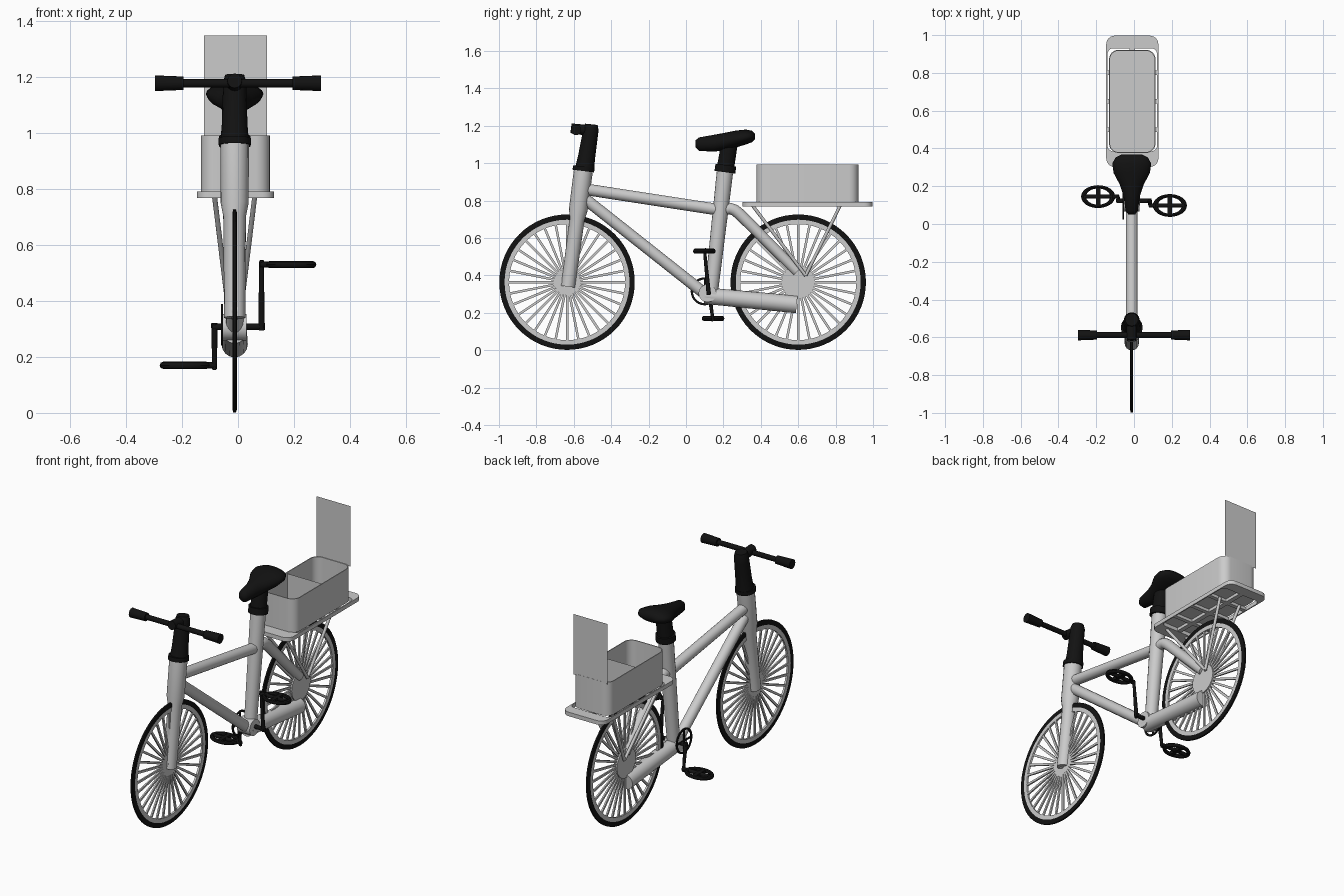
import bpy, bmesh, math
from mathutils import Vector

if "Cube" in bpy.data.objects:
    bpy.data.objects.remove(bpy.data.objects["Cube"])

CX = -0.012          # centre plane of the bike
BX = -0.009          # centre of rack and box
black = bpy.data.materials.new("black")
black.diffuse_color = (0.006, 0.006, 0.006, 1)
black.use_nodes = True
black.node_tree.nodes["Principled BSDF"].inputs["Base Color"].default_value = black.diffuse_color


def finish(ob, mat=None, angle=35):
    if mat:
        ob.data.materials.append(mat)
    bpy.ops.object.select_all(action='DESELECT')
    ob.select_set(True)
    bpy.context.view_layer.objects.active = ob
    bpy.ops.object.shade_smooth_by_angle(angle=math.radians(angle))
    return ob


def from_bm(name, bm, mat=None, angle=35):
    bmesh.ops.recalc_face_normals(bm, faces=bm.faces)
    me = bpy.data.meshes.new(name)
    bm.to_mesh(me)
    bm.free()
    ob = bpy.data.objects.new(name, me)
    bpy.context.collection.objects.link(ob)
    return finish(ob, mat, angle)


def tube(name, pts, mat=None):
    """Round tube through points (x, y, z, radius)."""
    cu = bpy.data.curves.new(name, 'CURVE')
    cu.dimensions = '3D'
    cu.bevel_depth = 1.0
    cu.bevel_resolution = 6
    cu.use_fill_caps = True
    sp = cu.splines.new('POLY')
    sp.points.add(len(pts) - 1)
    for p, (x, y, z, r) in zip(sp.points, pts):
        p.co = (x, y, z, 1)
        p.radius = r
    ob = bpy.data.objects.new(name, cu)
    bpy.context.collection.objects.link(ob)
    bpy.ops.object.select_all(action='DESELECT')
    ob.select_set(True)
    bpy.context.view_layer.objects.active = ob
    bpy.ops.object.convert(target='MESH')
    return finish(bpy.context.object, mat)


def ring(name, c, profile, mat=None, segs=64):
    """Closed (radius, x) profile revolved around the x axis at c."""
    bm = bmesh.new()
    rows = []
    for i in range(segs):
        a = 2 * math.pi * i / segs
        rows.append([bm.verts.new((c[0] + x, c[1] + r * math.cos(a), c[2] + r * math.sin(a)))
                     for r, x in profile])
    n = len(profile)
    for i in range(segs):
        p, q = rows[i], rows[(i + 1) % segs]
        for j in range(n):
            bm.faces.new((p[j], p[(j + 1) % n], q[(j + 1) % n], q[j]))
    return from_bm(name, bm, mat)


def box(name, lo, hi, mat=None):
    bm = bmesh.new()
    bmesh.ops.create_cube(bm, size=1)
    for v in bm.verts:
        v.co = Vector([(a + b) / 2 + t * (b - a) for a, b, t in zip(lo, hi, v.co)])
    return from_bm(name, bm, mat)


def rounded(hx, y0, y1, r, n=6):
    pts = []
    for k, (sx, cy) in enumerate([(1, y1 - r), (-1, y1 - r), (-1, y0 + r), (1, y0 + r)]):
        for i in range(n + 1):
            a = math.pi / 2 * (k + i / n)
            pts.append((BX + sx * (hx - r) + r * math.cos(a), cy + r * math.sin(a)))
    return pts


def hollow(name, outer, inner, z0, z1, floor=None):
    """Upright wall between two rounded loops, optionally with a floor."""
    bm = bmesh.new()
    loops = [[bm.verts.new((x, y, z)) for x, y in pts]
             for pts, z in ((outer, z0), (outer, z1), (inner, z1), (inner, floor or z0))]
    n = len(outer)
    for k in range(3 if floor else 4):
        a, b = loops[k], loops[(k + 1) % 4]
        for i in range(n):
            bm.faces.new((a[i], a[(i + 1) % n], b[(i + 1) % n], b[i]))
    if floor:
        bm.faces.new(loops[0])
        bm.faces.new(loops[3])
    return from_bm(name, bm)


# wheels: tyre, rim, spokes and hub
for tag, wy, hub in (("front", -0.636, 0.03), ("rear", 0.6, 0.09)):
    c = (CX, wy, 0.364)
    ring(tag + "_tyre", c, [(0.334, -0.006), (0.352, -0.008), (0.362, -0.005),
                            (0.362, 0.005), (0.352, 0.008), (0.334, 0.006)], black)
    ring(tag + "_rim", c, [(0.31, -0.006), (0.336, -0.006), (0.336, 0.006), (0.31, 0.006)])
    tube(tag + "_hub", [(CX - 0.012, *c[1:], hub), (CX + 0.012, *c[1:], hub)])
    bm = bmesh.new()
    for i in range(32):
        a = 2 * math.pi * i / 32
        d = Vector((0, math.cos(a), math.sin(a)))
        t = Vector((0, -d.z, d.y))
        vs = bmesh.ops.create_cube(bm, size=1)["verts"]
        for v in vs:
            o = v.co.copy()
            v.co = Vector(c) + d * (0.17 + o.x * 0.3) + t * o.y * 0.013 + Vector((o.z * 0.009, 0, 0))
    from_bm(tag + "_spokes", bm)

# frame
tube("fork_and_head_tube", [(CX, -0.631, 0.34, 0.038), (CX, -0.582, 0.70, 0.040),
                            (CX, -0.576, 0.75, 0.050), (CX, -0.547, 0.975, 0.051)])
tube("top_tube", [(CX, -0.56, 0.864, 0.031), (CX, 0.18, 0.750, 0.031)])
tube("down_tube", [(CX, -0.56, 0.825, 0.031), (CX, 0.11, 0.295, 0.031)])
tube("seat_tube", [(CX, 0.135, 0.31, 0.036), (CX, 0.209, 0.96, 0.044)])
tube("seat_stay", [(CX, 0.18, 0.75, 0.030), (CX, 0.235, 0.758, 0.031), (CX, 0.262, 0.748, 0.031),
                   (CX, 0.29, 0.725, 0.031), (CX, 0.595, 0.42, 0.028)])
tube("chain_stay", [(CX, 0.10, 0.292, 0.044), (CX, 0.592, 0.245, 0.047)])
tube("bottom_bracket", [(CX - 0.042, 0.115, 0.305, 0.048), (CX + 0.042, 0.115, 0.305, 0.048)])

# steering
tube("headset_collar", [(CX, -0.549, 0.958, 0.058), (CX, -0.546, 0.982, 0.058)], black)
tube("stem", [(CX, -0.542, 0.97, 0.051), (CX, -0.532, 1.03, 0.046), (CX, -0.513, 1.15, 0.042),
              (CX, -0.509, 1.18, 0.042), (CX, -0.506, 1.208, 0.034)], black)
tube("handlebar_clamp", [(CX, -0.50, 1.172, 0.03), (CX, -0.615, 1.187, 0.026)], black)
tube("handlebar", [(-0.29, -0.588, 1.178, 0.015), (0.29, -0.588, 1.178, 0.015)], black)
for s, tag in ((1, "right"), (-1, "left")):
    tube(tag + "_grip", [(s * 0.195, -0.588, 1.178, 0.024), (s * 0.296, -0.588, 1.178, 0.028)], black)

# seat post and saddle
tube("seat_collar", [(CX, 0.208, 0.952, 0.056), (CX, 0.213, 0.99, 0.056)], black)
tube("seat_post", [(CX, 0.21, 0.97, 0.046), (CX, 0.235, 1.12, 0.044)], black)
bm = bmesh.new()
rows = []
for y, w, z0, z1 in ((0.05, 0.018, 1.085, 1.122), (0.07, 0.032, 1.066, 1.138), (0.15, 0.044, 1.062, 1.152),
                     (0.21, 0.064, 1.07, 1.163), (0.27, 0.096, 1.085, 1.175), (0.32, 0.103, 1.10, 1.180),
                     (0.352, 0.086, 1.112, 1.174), (0.368, 0.055, 1.128, 1.158)):
    rows.append([bm.verts.new((CX + w * math.cos(a), y, (z0 + z1) / 2 + (z1 - z0) / 2 * math.sin(a)))
                 for a in [2 * math.pi * i / 20 for i in range(20)]])
for p, q in zip(rows, rows[1:]):
    for i in range(20):
        bm.faces.new((p[i], p[(i + 1) % 20], q[(i + 1) % 20], q[i]))
bm.faces.new(rows[0])
bm.faces.new(rows[-1])
from_bm("saddle", bm, black, 60)

# cranks, pedals and chainring
for tag, s, py, pz in (("right", 1, 0.098, 0.53), ("left", -1, 0.145, 0.17)):
    ax = s * 0.084
    tube(tag + "_axle", [(CX, 0.122, 0.308, 0.012), (ax + s * 0.008, 0.122, 0.308, 0.012)], black)
    d = 1 if pz > 0.3 else -1
    tube(tag + "_crank", [(ax, 0.122, 0.308 - d * 0.012, 0.012), (ax, py, pz + d * 0.015, 0.008)], black)
    tube(tag + "_pedal_axle", [(ax - s * 0.005, py, pz, 0.011), (s * 0.272, py, pz, 0.011)], black)
    bpy.ops.mesh.primitive_torus_add(location=(s * 0.19, py, pz), major_radius=0.077, minor_radius=0.013,
                                     major_segments=32, minor_segments=8)
    ob = bpy.context.object
    ob.name = tag + "_pedal_ring"
    ob.scale = (1.0, 0.67, 1.0)
    finish(ob, black)
    box(tag + "_pedal_bar", (s * 0.19 - 0.012, py - 0.05, pz - 0.01),
        (s * 0.19 + 0.012, py + 0.05, pz + 0.01), black)
ring("chainring", (-0.057, 0.1, 0.315), [(0.063, -0.003), (0.075, -0.003), (0.075, 0.003), (0.063, 0.003)],
     black, 40)
box("chainring_bar_a", (-0.06, 0.095, 0.25), (-0.054, 0.105, 0.38), black)
box("chainring_bar_b", (-0.06, 0.035, 0.31), (-0.054, 0.165, 0.32), black)

# luggage rack
hollow("rack_frame", rounded(0.138, 0.302, 0.997, 0.045), rounded(0.131, 0.385, 0.93, 0.03), 0.768, 0.792)
for i, y in enumerate((0.50, 0.65, 0.80)):
    box(f"rack_cross_bar_{i}", (BX - 0.132, y - 0.012, 0.77), (BX + 0.132, y + 0.012, 0.788))
box("rack_centre_bar", (BX - 0.014, 0.38, 0.77), (BX + 0.014, 0.94, 0.788))
for s, tag in ((1, "right"), (-1, "left")):
    for end, y in (("front", 0.355), ("rear", 0.825)):
        tube(f"{tag}_{end}_strut", [(CX + s * 0.072, y, 0.775, 0.009), (CX + s * 0.026, 0.64, 0.40, 0.009)])

# open box with divider and raised lid
hollow("cargo_box", rounded(0.123, 0.376, 0.922, 0.05), rounded(0.118, 0.381, 0.917, 0.046), 0.79, 0.992, 0.797)
for name, hx, y, z0, z1 in (("box_divider", 0.119, 0.65, 0.797, 0.985), ("box_lid", 0.113, 0.921, 0.985, 1.348)):
    bm = bmesh.new()
    bm.faces.new([bm.verts.new((BX + sx * hx, y, z))
                  for sx, z in ((-1, z0), (1, z0), (1, z1), (-1, z1))])
    from_bm(name, bm)
